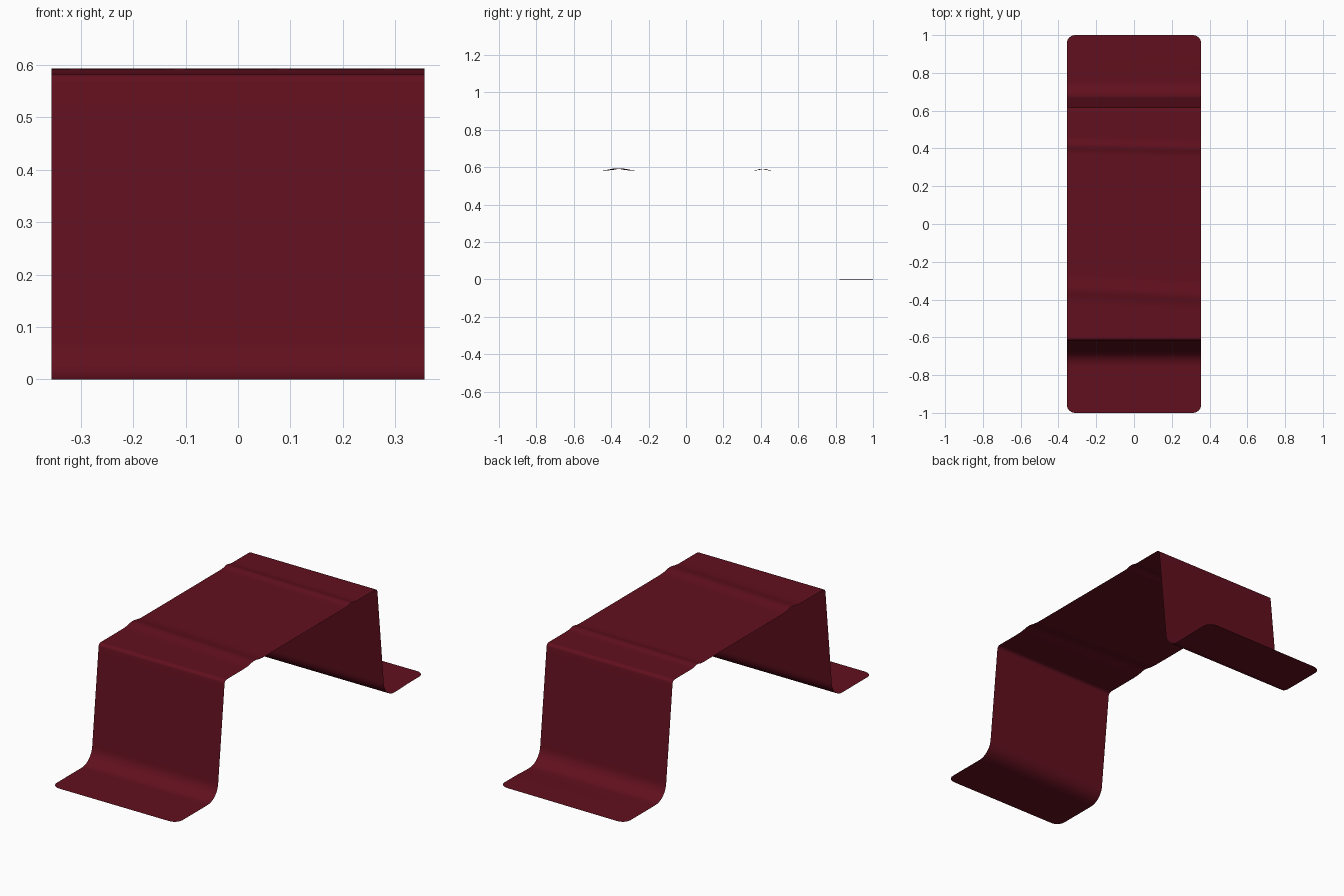
import bpy, bmesh, math

if "Cube" in bpy.data.objects:
    bpy.data.objects.remove(bpy.data.objects["Cube"])

HALF_W, TOP, CORNER = 0.356, 0.583, 0.045
COLS = 16


def arc(cy, cz, r, a0, a1, n):
    return [(cy + r * math.cos(math.radians(a0 + (a1 - a0) * i / n)),
             cz + r * math.sin(math.radians(a0 + (a1 - a0) * i / n))) for i in range(n + 1)]


def lerp(a, b, n):
    return [(a[0] + (b[0] - a[0]) * i / n, a[1] + (b[1] - a[1]) * i / n) for i in range(1, n)]


# half profile of the draped cloth: middle of the top, edge, drop, fillet, floor flap
edge = arc(0.599, TOP - 0.018, 0.018, 90, 6, 6)
foot = arc(0.753, 0.085, 0.085, 186, 270, 12)
tip = [(1 - CORNER * (1 - math.sin(math.radians(a))), 0) for a in range(0, 91, 15)]
half = ([(0, TOP)] + lerp((0, TOP), edge[0], 60) + edge
        + lerp(edge[-1], foot[0], 10) + foot + lerp(foot[-1], tip[0], 8) + tip)
profile = [(-y, z) for y, z in reversed(half[1:])] + half


def width(y):
    # rounded corners of the runner ends
    d = max(0, abs(y) - (1 - CORNER))
    return HALF_W - CORNER + math.sqrt(max(0, CORNER ** 2 - d * d))


def wrinkle(x, y):
    # two slanted folds on the top, slight lift at the back flap
    if abs(y) < 0.58:
        front = 0.010 * math.exp(-((y + 0.36 + 0.05 * x) / 0.042) ** 2)
        back = 0.008 * math.exp(-((y - 0.41 + 0.02 * x) / 0.024) ** 2)
        return front + back
    if y > 0.78:
        t = min(1, (y - 0.78) / 0.1)
        return 0.003 * t * t * (3 - 2 * t) * (0.5 + x / HALF_W / 2)
    return 0


# cloth runner sheet
bm = bmesh.new()
rows = []
for y, z in profile:
    w = width(y)
    row = []
    for i in range(COLS + 1):
        x = w * (2 * i / COLS - 1)
        row.append(bm.verts.new((x, y, z + wrinkle(x, y))))
    rows.append(row)
for a, b in zip(rows, rows[1:]):
    for i in range(COLS):
        f = bm.faces.new((a[i], a[i + 1], b[i + 1], b[i]))
        f.smooth = True
mesh = bpy.data.meshes.new("cloth_runner")
bm.to_mesh(mesh)
bm.free()
cloth = bpy.data.objects.new("cloth_runner", mesh)
bpy.context.collection.objects.link(cloth)

mat = bpy.data.materials.new("dark_red_cloth")
mat.diffuse_color = (0.12, 0.005, 0.013, 1)
mat.use_nodes = True
mat.node_tree.nodes["Principled BSDF"].inputs["Base Color"].default_value = mat.diffuse_color
mesh.materials.append(mat)
